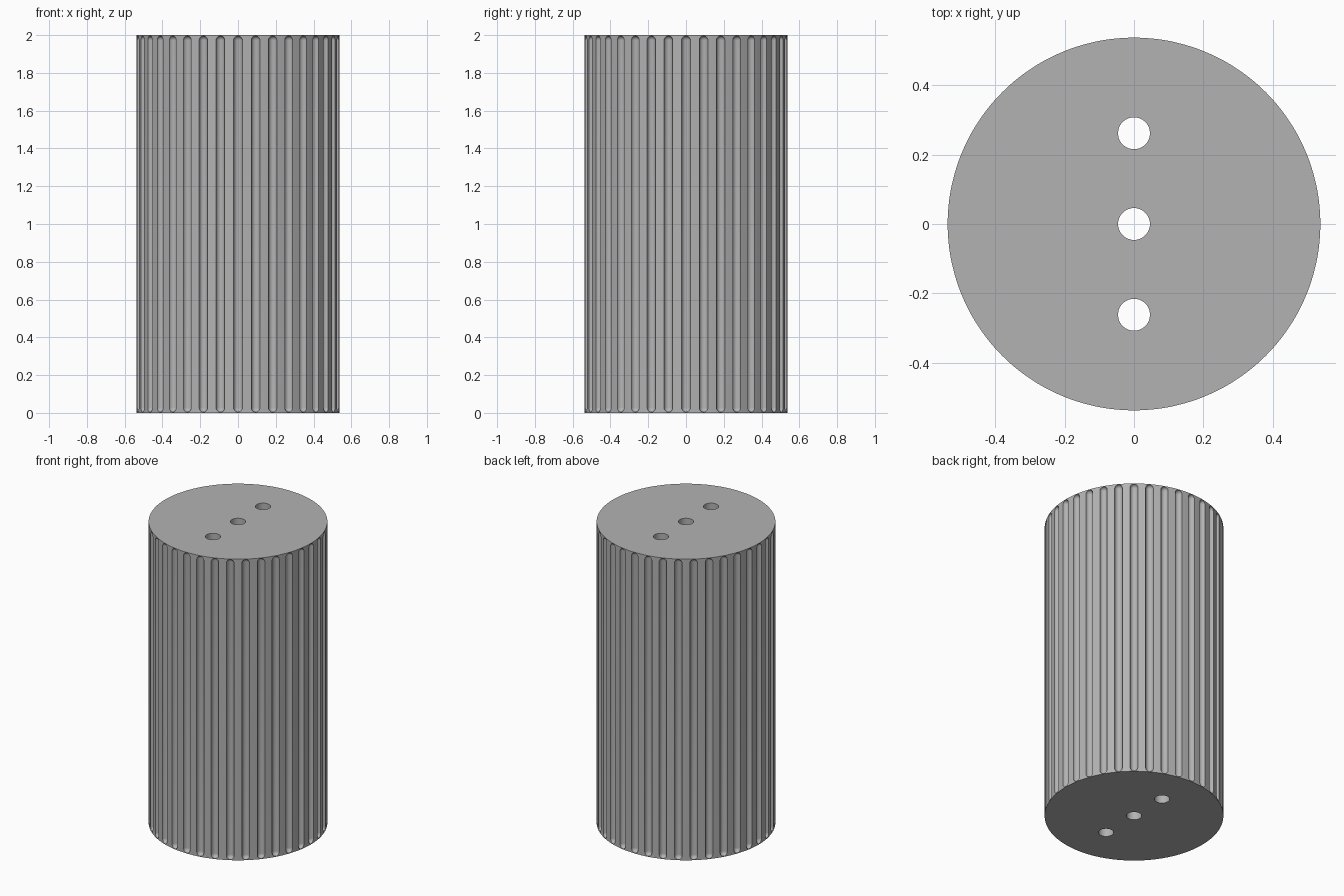
import bpy, bmesh
from math import sin, cos, pi, tau

cube = bpy.data.objects.get("Cube")
if cube:
    bpy.data.objects.remove(cube)

RADIUS, HEIGHT = 0.538, 2.0
FLUTES, GROOVE, RIM = 36, 0.0235, 0.004   # groove radius and thin rim at each end
ARC, END = 10, 5                          # steps across a groove and around its end
HOLE_R, HOLE_Y = 0.046, 0.262

grey = bpy.data.materials.new("light grey")
grey.use_nodes = True
grey.diffuse_color = (0.45, 0.45, 0.45, 1)
grey.node_tree.nodes["Principled BSDF"].inputs["Base Color"].default_value = grey.diffuse_color


def column(bm, angle, half):
    """One vertical line of points; half is the groove depth along it."""
    low, high = GROOVE + RIM, HEIGHT - GROOVE - RIM
    points = [(0, 0)]
    for i in range(END + 1):
        a = pi / 2 * (1 - i / END)
        points.append((half * cos(a), low - half * sin(a)))
    points += [(d, HEIGHT - z) for d, z in reversed(points)]
    return [bm.verts.new(((RADIUS - d) * cos(angle), (RADIUS - d) * sin(angle), z))
            for d, z in points]


# Fluted wall: round grooves with rounded ends, cut into a cylinder
bm = bmesh.new()
columns = []
for f in range(FLUTES):
    centre = tau * f / FLUTES
    for j in range(ARC + 1):
        a = pi * j / ARC
        columns.append(column(bm, centre - GROOVE * cos(a) / RADIUS, GROOVE * sin(a)))
    columns.append(column(bm, centre + pi / FLUTES, 0))
for k, left in enumerate(columns):
    right = columns[(k + 1) % len(columns)]
    for i in range(len(left) - 1):
        bm.faces.new((left[i], right[i], right[i + 1], left[i + 1]))

# Flat end caps
bm.faces.new([c[-1] for c in columns])
bm.faces.new([c[0] for c in reversed(columns)])
bmesh.ops.remove_doubles(bm, verts=bm.verts, dist=0.00001)
bmesh.ops.recalc_face_normals(bm, faces=bm.faces)
mesh = bpy.data.meshes.new("fluted_cylinder")
bm.to_mesh(mesh)
bm.free()
mesh.materials.append(grey)
body = bpy.data.objects.new("fluted_cylinder", mesh)
bpy.context.collection.objects.link(body)

# Three holes running right through, in a row from front to back
for name, y in (("front", -HOLE_Y), ("middle", 0), ("back", HOLE_Y)):
    bpy.ops.mesh.primitive_cylinder_add(vertices=48, radius=HOLE_R, depth=HEIGHT + 0.2,
                                        location=(0, y, HEIGHT / 2))
    cutter = bpy.context.object
    cutter.name = name + "_hole_cutter"
    cutter.data.materials.append(grey)
    cutter.hide_render = True
    cutter.display_type = 'WIRE'
    cut = body.modifiers.new(name + "_hole", 'BOOLEAN')
    cut.object = cutter
    cut.operation = 'DIFFERENCE'
    cut.solver = 'EXACT'

# Apply the cuts, remove the cutters and shade smooth with sharp groove edges
bpy.ops.object.select_all(action='DESELECT')
body.select_set(True)
bpy.context.view_layer.objects.active = body
for modifier in list(body.modifiers):
    cutter = modifier.object
    bpy.ops.object.modifier_apply(modifier=modifier.name)
    bpy.data.objects.remove(cutter)
bpy.ops.object.shade_smooth_by_angle(angle=pi / 6)
